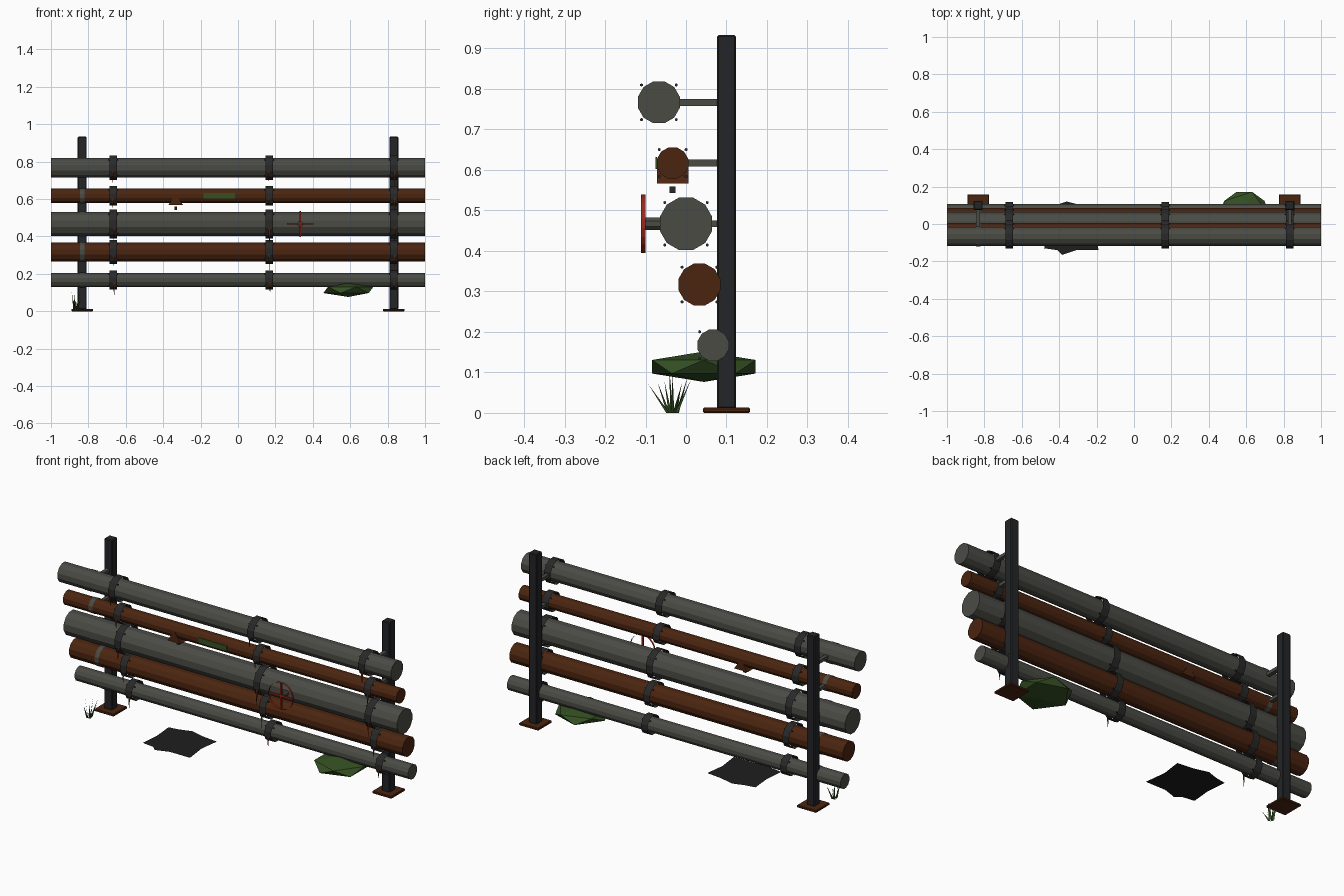
import bpy, bmesh, math, random
from mathutils import Matrix, Vector

if "Cube" in bpy.data.objects:
    bpy.data.objects.remove(bpy.data.objects["Cube"])

random.seed(4)


def mat(name, rgb):
    m = bpy.data.materials.new(name)
    m.diffuse_color = (*rgb, 1)
    m.use_nodes = True
    m.node_tree.nodes["Principled BSDF"].inputs["Base Color"].default_value = m.diffuse_color
    return m


GREY = mat("grey_steel", (0.07, 0.071, 0.06))
RUST = mat("rust", (0.07, 0.018, 0.005))
POST = mat("dark_post", (0.017, 0.018, 0.02))
IRON = mat("dark_iron", (0.022, 0.022, 0.022))
RED = mat("red_paint", (0.33, 0.02, 0.01))
GREEN = mat("leaf_green", (0.035, 0.08, 0.017))
OIL = mat("oil_black", (0.013, 0.013, 0.014))


def make(name, bm, material):
    me = bpy.data.meshes.new(name)
    bm.to_mesh(me)
    bm.free()
    me.materials.append(material)
    ob = bpy.data.objects.new(name, me)
    bpy.context.collection.objects.link(ob)
    return ob


def box(name, loc, size, material, bevel=0):
    bm = bmesh.new()
    bmesh.ops.create_cube(bm, size=1, matrix=Matrix.Translation(loc) @ Matrix.Diagonal((*size, 1)))
    ob = make(name, bm, material)
    if bevel:
        mod = ob.modifiers.new("bevel", 'BEVEL')
        mod.width, mod.segments = bevel, 1
    return ob


def add_tube(bm, loc, r, length, axis='X', sides=12, caps=True):
    turn = Matrix.Rotation(math.pi / 2, 4, 'Y' if axis == 'X' else 'X')
    spin = Matrix.Rotation(math.pi / sides, 4, 'Z')
    bmesh.ops.create_cone(bm, cap_ends=caps, segments=sides, radius1=r, radius2=r, depth=length,
                          matrix=Matrix.Translation(loc) @ turn @ spin)


def tube(name, loc, r, length, material, **kw):
    bm = bmesh.new()
    add_tube(bm, loc, r, length, **kw)
    return make(name, bm, material)


def sheet(name, points, material):
    bm = bmesh.new()
    bm.faces.new([bm.verts.new(p) for p in points])
    return make(name, bm, material)


# Pipes: y, z, radius, material
pipes = [(-0.067, 0.767, 0.0535, GREY), (-0.033, 0.617, 0.04, RUST), (0, 0.467, 0.067, GREY),
         (0.033, 0.317, 0.0535, RUST), (0.067, 0.167, 0.04, GREY)]
for i, (y, z, r, m) in enumerate(pipes):
    tube(f"pipe_{i}", (0, y, z), r, 2, m)
    # Wall brackets with a thin collar on the pipe
    for x in (-0.833, 0.833):
        box("bracket_arm", (x, (y + 0.09) / 2, z), (0.02, 0.09 - y, 0.017), GREY)
        tube("bracket_collar", (x, y, z), r + 0.002, 0.024, GREY, caps=False)
    for x in (-0.667, 0.167, 0.833):
        # Open coupling ring with four bolts
        tube("coupling", (x, y, z), r + 0.0133, 0.04, IRON, caps=False)
        bm = bmesh.new()
        for k in range(4):
            a = math.pi / 4 + k * math.pi / 2
            add_tube(bm, (x, y + (r + 0.007) * math.cos(a), z + (r + 0.007) * math.sin(a)),
                     0.004, 0.05, sides=6)
        make("coupling_bolts", bm, IRON)
        # Rust drip running off the coupling
        f = y - r - 0.014
        dx = random.uniform(-0.006, 0.006)
        w = random.uniform(0.005, 0.008)
        end = z - r - random.uniform(0.02, 0.05)
        sheet("rust_drip", [(x + dx - w, f, z - r * 0.3), (x + dx, f, end), (x + dx + w, f, z - r * 0.3)], RUST)

# Posts and base plates
for x in (-0.833, 0.833):
    box("post", (x, 0.1, 0.472), (0.048, 0.048, 0.922), POST, 0.004)
    box("base_plate", (x, 0.1, 0.0065), (0.117, 0.117, 0.013), RUST, 0.003)

# Valve: stem, open rim, crossed spokes
tube("valve_stem", (0.333, -0.08, 0.467), 0.0165, 0.04, GREY, axis='Y', sides=8)
tube("valve_rim", (0.333, -0.106, 0.467), 0.073, 0.011, RED, axis='Y', sides=20, caps=False)
box("valve_spoke", (0.333, -0.106, 0.467), (0.14, 0.008, 0.009), RED)
box("valve_spoke", (0.333, -0.106, 0.467), (0.009, 0.008, 0.14), RED)

# Leaking saddle under the second pipe
bm = bmesh.new()
tri = [bm.verts.new((-0.333 + dx, -0.072, z)) for dx, z in ((-0.04, 0.567), (0.04, 0.567), (0, 0.627))]
face = bm.faces.new(tri)
ext = bmesh.ops.extrude_face_region(bm, geom=[face])
bmesh.ops.translate(bm, vec=(0, 0.078, 0), verts=[g for g in ext["geom"] if isinstance(g, bmesh.types.BMVert)])
bmesh.ops.recalc_face_normals(bm, faces=bm.faces)
make("leak_saddle", bm, RUST)
box("leak_nozzle", (-0.333, -0.033, 0.551), (0.015, 0.015, 0.017), IRON)

# Moss plate on the second pipe
box("moss_patch", (-0.1, -0.0735, 0.617), (0.17, 0.003, 0.03), GREEN)

# Flattened bush
bm = bmesh.new()
bmesh.ops.create_icosphere(bm, subdivisions=1, radius=0.15,
                           matrix=Matrix.Translation((0.59, 0.044, 0.114)) @ Matrix.Diagonal((1, 1, 0.25, 1)))
make("bush", bm, GREEN)

# Oil puddle
outline = [(-.48, -.13), (-.41, -.14), (-.385, -.165), (-.31, -.14), (-.19, -.14), (-.205, -.02),
           (-.19, .09), (-.28, .1), (-.36, .12), (-.42, .1), (-.48, .09), (-.47, -.02)]
sheet("puddle", [(x, y, 0.004) for x, y in outline], OIL)

# Grass tuft
bm = bmesh.new()
for k in range(9):
    a = k * 2.4
    lean = random.uniform(0.015, 0.07)
    root = Vector((-0.868 + 0.008 * math.cos(a), -0.033 + 0.012 * math.sin(a), 0))
    tip = root + Vector((0.4 * lean * math.cos(a), lean * math.sin(a), random.uniform(0.06, 0.105)))
    side = Vector((0.004, 0.004, 0)) if k % 2 else Vector((0.004, -0.004, 0))
    bm.faces.new([bm.verts.new(p) for p in (root - side, root + side, tip)])
make("grass_tuft", bm, GREEN)
